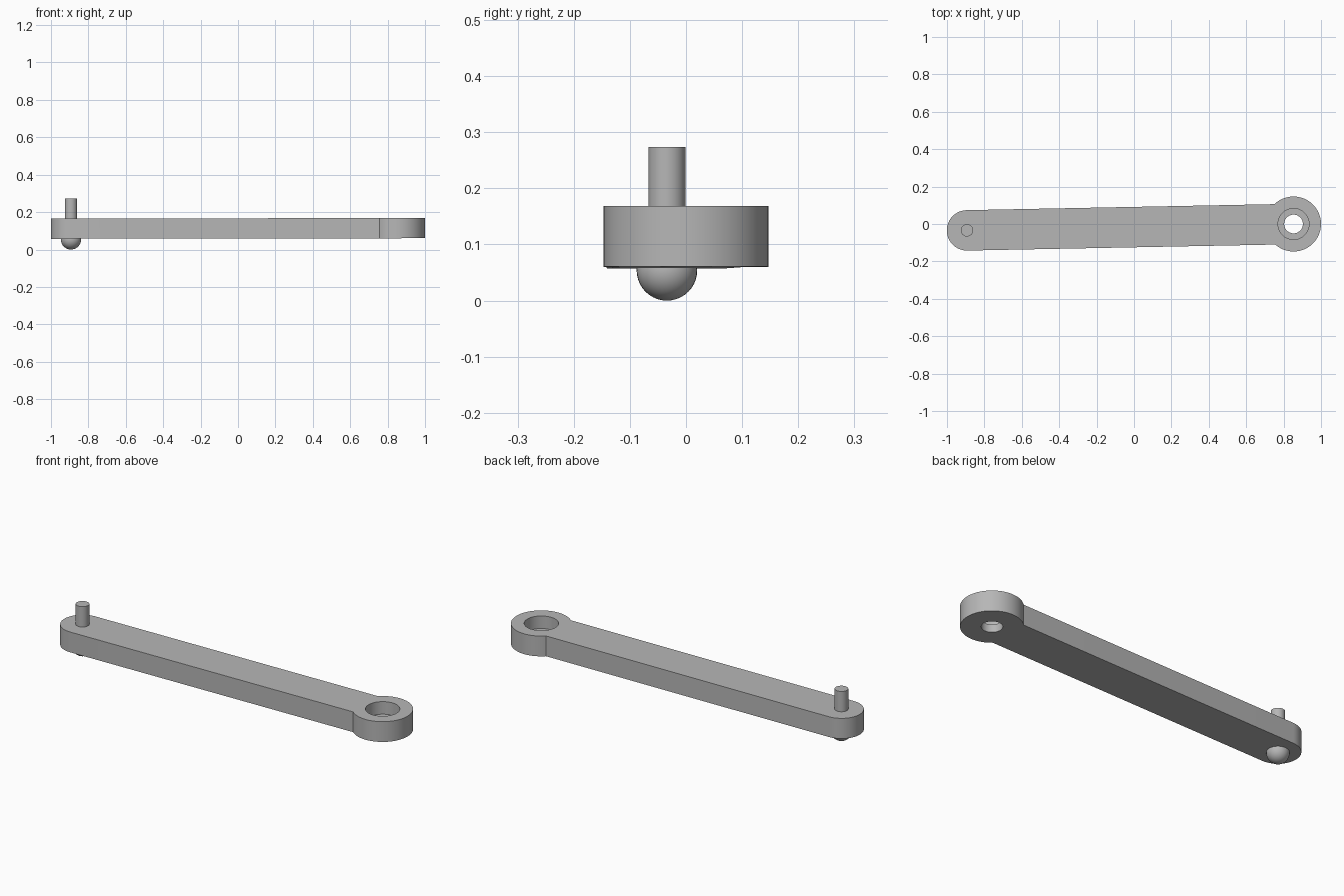
import bpy, bmesh, math
from mathutils import Vector, Matrix

cube = bpy.data.objects.get("Cube")
if cube:
    bpy.data.objects.remove(cube, do_unlink=True)

# Single grey material
grey = bpy.data.materials.new("grey metal")
grey.use_nodes = True
colour = (0.47, 0.47, 0.47, 1)
grey.diffuse_color = colour
grey.node_tree.nodes["Principled BSDF"].inputs["Base Color"].default_value = colour

PIN = Vector((-0.893, -0.034))    # axis of the pin and ball
EYE = Vector((0.853, 0.0))        # axis of the counterbored eye
BAR_R, EYE_R = 0.108, 0.147
BORE_R, HOLE_R = 0.083, 0.05
BOTTOM, FLOOR, TOP = 0.059, 0.1, 0.167
TILT = 0.0015                     # slight rise of the bar along x


def finish(bm, name):
    bmesh.ops.recalc_face_normals(bm, faces=bm.faces)
    mesh = bpy.data.meshes.new(name)
    bm.to_mesh(mesh)
    bm.free()
    mesh.materials.append(grey)
    obj = bpy.data.objects.new(name, mesh)
    bpy.context.collection.objects.link(obj)
    bpy.ops.object.select_all(action='DESELECT')
    obj.select_set(True)
    bpy.context.view_layer.objects.active = obj
    bpy.ops.object.shade_smooth_by_angle(angle=math.radians(35))
    return obj


def arc(centre, radius, start, end, steps):
    angles = [start + (end - start) * i / steps for i in range(steps + 1)]
    return [centre + radius * Vector((math.cos(a), math.sin(a))) for a in angles]


def ring(bm, points, z):
    verts = [bm.verts.new((p.x, p.y, z + TILT * p.x)) for p in points]
    edges = [bm.edges.new((v, verts[i - 1])) for i, v in enumerate(verts)]
    return verts, edges


def wall(bm, low, high):
    for i in range(len(low)):
        bm.faces.new((low[i - 1], low[i], high[i], high[i - 1]))


def cap(bm, edges):
    bmesh.ops.triangle_fill(bm, use_beauty=True, edges=edges)


# Arm: rounded bar running into a larger eye with a stepped hole
axis = EYE - PIN
lean = math.atan2(axis.y, axis.x)
neck = math.asin(BAR_R / EYE_R)
outline = arc(PIN, BAR_R, lean + math.pi / 2, lean + 1.5 * math.pi, 24)
outline += arc(EYE, EYE_R, lean - math.pi + neck, lean + math.pi - neck, 40)
bore = arc(EYE, BORE_R, 0, 2 * math.pi, 48)[:-1]
hole = arc(EYE, HOLE_R, 0, 2 * math.pi, 48)[:-1]

bm = bmesh.new()
out_low, out_low_e = ring(bm, outline, BOTTOM)
out_top, out_top_e = ring(bm, outline, TOP)
bore_top, bore_top_e = ring(bm, bore, TOP)
bore_floor, _ = ring(bm, bore, FLOOR)
hole_floor, _ = ring(bm, hole, FLOOR)
hole_low, hole_low_e = ring(bm, hole, BOTTOM)
cap(bm, out_top_e + bore_top_e)
cap(bm, out_low_e + hole_low_e)
wall(bm, out_low, out_top)
wall(bm, bore_floor, bore_top)
wall(bm, bore_floor, hole_floor)
wall(bm, hole_low, hole_floor)
finish(bm, "arm")

# Upright pin on the narrow end
pin_low, pin_top = 0.16, 0.274
bm = bmesh.new()
bmesh.ops.create_cone(bm, cap_ends=True, segments=32, radius1=0.033, radius2=0.033,
                      depth=pin_top - pin_low,
                      matrix=Matrix.Translation((PIN.x, PIN.y, (pin_low + pin_top) / 2)))
finish(bm, "pin")

# Half ball under the narrow end
ball_r = 0.054
bm = bmesh.new()
bmesh.ops.create_uvsphere(bm, u_segments=32, v_segments=20, radius=ball_r)
bmesh.ops.bisect_plane(bm, geom=bm.verts[:] + bm.edges[:] + bm.faces[:],
                       plane_co=(0, 0, 0.006), plane_no=(0, 0, 1), clear_outer=True)
bmesh.ops.holes_fill(bm, edges=[e for e in bm.edges if e.is_boundary], sides=0)
bmesh.ops.translate(bm, verts=bm.verts, vec=(PIN.x, PIN.y, ball_r))
finish(bm, "ball_foot")
